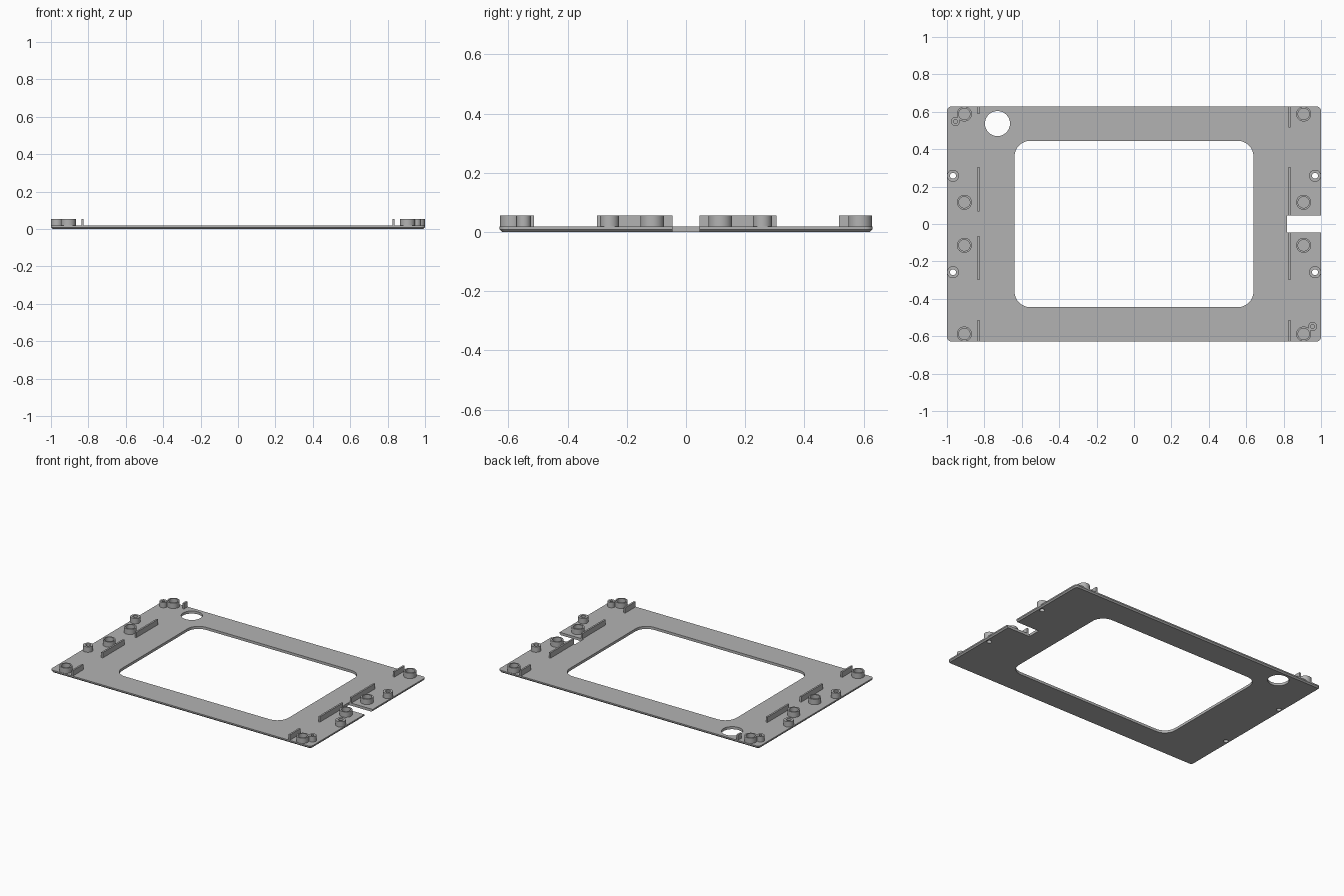
import bpy, bmesh
from math import sin, cos, pi

cube = bpy.data.objects.get("Cube")
if cube:
    bpy.data.objects.remove(cube, do_unlink=True)

T = 0.018      # plate thickness
TOP = 0.055    # height of bosses and ribs
CH = 0.009     # chamfer under the outer edge

grey = bpy.data.materials.new("plain_grey")
grey.use_nodes = True
grey.diffuse_color = (0.45, 0.45, 0.45, 1)
grey.node_tree.nodes["Principled BSDF"].inputs["Base Color"].default_value = (0.45, 0.45, 0.45, 1)


def finish(bm, name):
    bmesh.ops.recalc_face_normals(bm, faces=bm.faces)
    mesh = bpy.data.meshes.new(name)
    bm.to_mesh(mesh)
    bm.free()
    mesh.materials.append(grey)
    obj = bpy.data.objects.new(name, mesh)
    bpy.context.collection.objects.link(obj)
    return obj


def smooth(obj):
    bpy.ops.object.select_all(action='DESELECT')
    obj.select_set(True)
    bpy.context.view_layer.objects.active = obj
    bpy.ops.object.shade_smooth_by_angle(angle=pi / 6)


def rounded_rect(hx, hy, r, n=8):
    pts = []
    for q, (sx, sy) in enumerate([(1, 1), (-1, 1), (-1, -1), (1, -1)]):
        for i in range(n + 1):
            a = (q + i / n) * pi / 2
            pts.append((sx * (hx - r) + r * cos(a), sy * (hy - r) + r * sin(a)))
    return pts


def circle(x, y, r, n=32):
    return [(x + r * cos(2 * pi * i / n), y + r * sin(2 * pi * i / n)) for i in range(n)]


def box(x0, x1, y0, y1):
    return [(x0, y0), (x1, y0), (x1, y1), (x0, y1)]


def loft(bm, layers, capped=True):
    """Join outlines, given as (points, z), into a closed solid or a ring."""
    loops = [[bm.verts.new((x, y, z)) for x, y in pts] for pts, z in layers]
    pairs = list(zip(loops, loops[1:]))
    if capped:
        bm.faces.new(loops[0])
        bm.faces.new(loops[-1])
    else:
        pairs.append((loops[-1], loops[0]))
    for a, b in pairs:
        for i in range(len(a)):
            j = (i + 1) % len(a)
            bm.faces.new((a[i], a[j], b[j], b[i]))


def solid(name, layers, capped=True):
    bm = bmesh.new()
    loft(bm, layers, capped)
    return finish(bm, name)


def ring(name, x, y, r_out, r_in):
    outer, inner = circle(x, y, r_out), circle(x, y, r_in)
    smooth(solid(name, [(outer, T), (outer, TOP), (inner, TOP), (inner, T)], capped=False))


# Base plate with a chamfered lower edge
plate = solid("base_plate", [
    (rounded_rect(1 - CH, 0.629 - CH, 0.016), 0),
    (rounded_rect(1, 0.629, 0.025), CH),
    (rounded_rect(1, 0.629, 0.025), T)])

# Openings: window, round hole, side notch, screw holes
screws = [(sx * 0.968, sy * 0.258) for sx in (-1, 1) for sy in (-1, 1)]
openings = [rounded_rect(0.639, 0.445, 0.085), circle(-0.73, 0.537, 0.067, 48),
            box(0.818, 1.1, -0.045, 0.045)]
openings += [circle(x, y, 0.016) for x, y in screws]
bm = bmesh.new()
for outline in openings:
    loft(bm, [(outline, -0.1), (outline, 0.1)])
cutter = finish(bm, "opening_cutter")
cutter.hide_render = True
mod = plate.modifiers.new("openings", 'BOOLEAN')
mod.operation = 'DIFFERENCE'
mod.solver = 'EXACT'
mod.object = cutter
bpy.context.view_layer.objects.active = plate
bpy.ops.object.modifier_apply(modifier=mod.name)
bpy.data.objects.remove(cutter, do_unlink=True)
smooth(plate)

# Round bosses along both short sides
for side, sx in (("right", -1), ("left", 1)):
    for i, y in enumerate((-0.588, -0.114, 0.116, 0.588)):
        ring(f"{side}_magnet_boss_{i + 1}", sx * 0.907, y, 0.04, 0.03)

for i, (x, y) in enumerate(screws):
    ring(f"screw_boss_{i + 1}", x, y, 0.032, 0.016)

# Small pin sockets at two opposite corners
for name, s in (("back_pin_socket", 1), ("front_pin_socket", -1)):
    ring(name, -0.955 * s, 0.548 * s, 0.024, 0.011)

# Thin upright ribs
ribs = {"right": (-0.832, [(-0.627, -0.513), (-0.3, -0.065), (0.067, 0.305), (0.587, 0.627)]),
        "left": (0.831, [(-0.627, -0.513), (-0.3, -0.045), (0.045, 0.305), (0.517, 0.627)])}
for side, (x, spans) in ribs.items():
    for i, (y0, y1) in enumerate(spans):
        outline = box(x - 0.006, x + 0.006, y0, y1)
        solid(f"{side}_rib_{i + 1}", [(outline, T - 0.004), (outline, TOP)])
